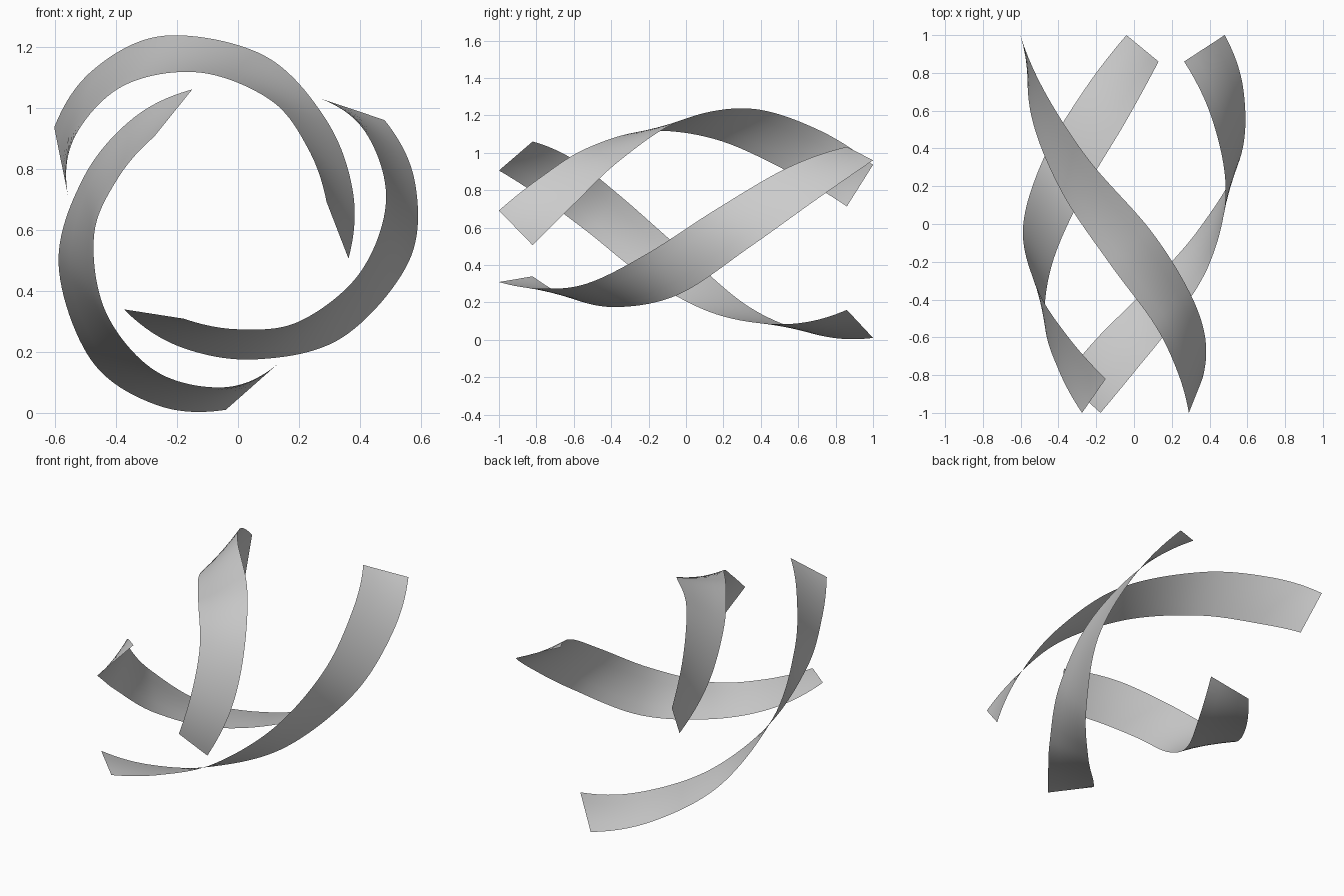
import bpy, bmesh, math
from mathutils import Vector, Matrix
from mathutils.geometry import interpolate_bezier

cube = bpy.data.objects.get("Cube")
if cube:
    bpy.data.objects.remove(cube)

# One plain grey for all three ribbons
grey = bpy.data.materials.new("light_grey")
grey.use_nodes = True
colour = (0.6, 0.6, 0.6, 1)
grey.diffuse_color = colour
grey.node_tree.nodes["Principled BSDF"].inputs["Base Color"].default_value = colour

# Paired guide points along the two long edges of a ribbon, back to front
OUTER = [(-.04, 1, .01), (-.27, .7, .027), (-.482, .34, .174), (-.588, -.03, .487),
         (-.508, -.35, .768), (-.347, -.6, .963), (-.15, -.82, 1.06)]
INNER = [(.13, .86, .16), (-.045, .54, .084), (-.27, .16, .137), (-.433, -.21, .33),
         (-.472, -.53, .58), (-.396, -.78, .765), (-.275, -1, .905)]
CENTRE = Vector((-.054, 0, .635))
STEPS = 12


def smooth_path(points):
    """Smooth curve through all the guide points."""
    p = [Vector(q) for q in points]
    p = [2 * p[0] - p[1] + (p[0] - 2 * p[1] + p[2]) * .8] + p + \
        [2 * p[-1] - p[-2] + (p[-1] - 2 * p[-2] + p[-3]) * .8]
    path = []
    for a, b, c, d in zip(p, p[1:], p[2:], p[3:]):
        path += interpolate_bezier(b, b + (c - a) / 6, c - (d - b) / 6, c, STEPS + 1)[:-1]
    return path + [p[-2]]


def ribbon(name, angle):
    """Thin curved band, turned about the shared lengthwise axis."""
    turn = Matrix.Translation(CENTRE) @ Matrix.Rotation(angle, 4, 'Y') @ Matrix.Translation(-CENTRE)
    bm = bmesh.new()
    rows = []
    for a, b in zip(smooth_path(OUTER), smooth_path(INNER)):
        rows.append([bm.verts.new(turn @ a.lerp(b, k / 4)) for k in range(5)])
    for r, s in zip(rows, rows[1:]):
        for k in range(4):
            bm.faces.new((r[k], r[k + 1], s[k + 1], s[k])).smooth = True
    mesh = bpy.data.meshes.new(name)
    bm.to_mesh(mesh)
    bm.free()
    mesh.materials.append(grey)
    obj = bpy.data.objects.new(name, mesh)
    bpy.context.collection.objects.link(obj)


for i, name in enumerate(("left_ribbon", "upper_ribbon", "lower_ribbon")):
    ribbon(name, i * math.tau / 3)
